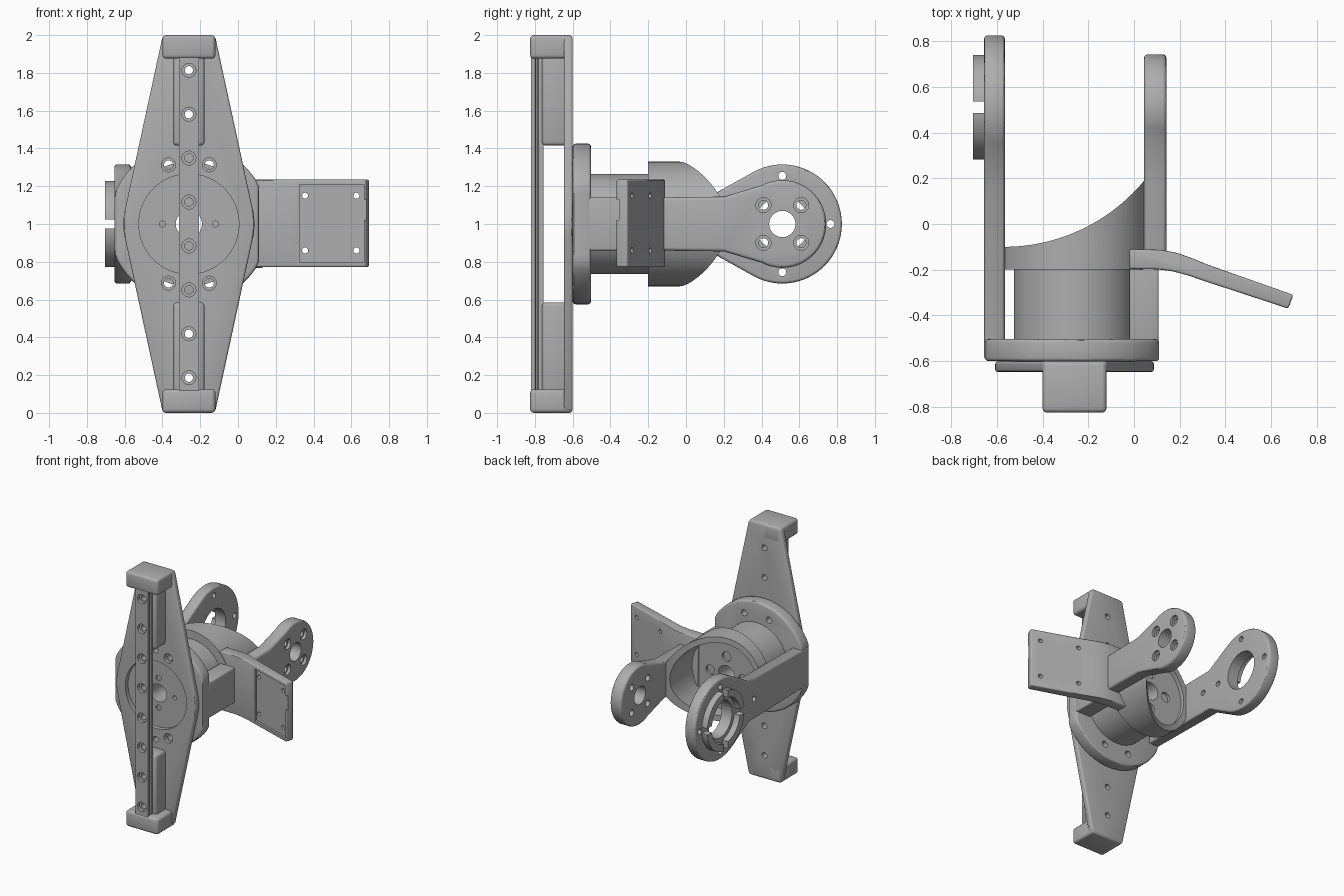
import bpy, bmesh
from math import radians, cos, sin

cube = bpy.data.objects.get("Cube")
if cube:
    bpy.data.objects.remove(cube, do_unlink=True)

grey = bpy.data.materials.new("satin grey")
grey.use_nodes = True
grey.diffuse_color = (0.42, 0.42, 0.42, 1)
grey.node_tree.nodes["Principled BSDF"].inputs["Base Color"].default_value = grey.diffuse_color

CX, CZ = -0.26, 1.0      # main axis, running along y
EY = 0.51                # y of the pivot axis, running along x


def arc(a, b, r, start=0, end=360, n=64):
    """Points on an arc; a full circle leaves out the repeated end point."""
    full = end - start == 360
    steps = n if full else n - 1
    return [(a + r * cos(radians(start + (end - start) * i / steps)),
             b + r * sin(radians(start + (end - start) * i / steps))) for i in range(n)]


def rect(a0, a1, b0, b1):
    return [(a0, b0), (a1, b0), (a1, b1), (a0, b1)]


def apply(obj, mod):
    bpy.context.view_layer.objects.active = obj
    bpy.ops.object.modifier_apply(modifier=mod.name)


def prism(name, axis, profile, lo, hi, bevel=0):
    """Extrude a flat profile along an axis from lo to hi."""
    place = {"X": lambda a, b, t: (t, a, b),
             "Y": lambda a, b, t: (a, t, b),
             "Z": lambda a, b, t: (a, b, t)}[axis]
    bm = bmesh.new()
    ends = [[bm.verts.new(place(a, b, t)) for a, b in profile] for t in (lo, hi)]
    bm.faces.new(ends[0])
    bm.faces.new(ends[1])
    for i in range(len(profile)):
        j = (i + 1) % len(profile)
        bm.faces.new((ends[0][i], ends[0][j], ends[1][j], ends[1][i]))
    bmesh.ops.recalc_face_normals(bm, faces=bm.faces[:])
    mesh = bpy.data.meshes.new(name)
    bm.to_mesh(mesh)
    bm.free()
    mesh.materials.append(grey)
    obj = bpy.data.objects.new(name, mesh)
    bpy.context.collection.objects.link(obj)
    if bevel:
        mod = obj.modifiers.new("Bevel", "BEVEL")
        mod.width, mod.segments = bevel, 3
        mod.limit_method, mod.angle_limit = "ANGLE", radians(40)
        apply(obj, mod)
    return obj


def cut(obj, axis, profile, lo, hi):
    tool = prism("cutter", axis, profile, lo, hi)
    mod = obj.modifiers.new("Cut", "BOOLEAN")
    mod.operation, mod.solver, mod.object = "DIFFERENCE", "EXACT", tool
    apply(obj, mod)
    bpy.data.objects.remove(tool, do_unlink=True)


def hole(obj, axis, a, b, r, lo, hi):
    cut(obj, axis, arc(a, b, r, n=24), lo, hi)


parts = []

# Diamond-shaped front plate with a round recess
half = arc(0, 0, 0.347, -14, 14, 16)
outline = [(0.14, -0.99)] + half + [(0.14, 0.99)]
outline += [(-a, -b) for a, b in outline]
plate = prism("front_plate", "Y", [(CX + a, CZ + b) for a, b in outline], -0.647, -0.6, 0.012)
cut(plate, "Y", arc(CX, CZ, 0.265), -0.7, -0.612)
hole(plate, "Y", CX, CZ, 0.07, -0.7, -0.5)
parts.append(plate)

# Rail with side grooves
side = [(0.053, -0.82), (0.053, -0.8), (0.04, -0.795), (0.04, -0.785), (0.053, -0.78), (0.053, -0.755)]
rail = prism("rail", "Z", [(CX + a, b) for a, b in side] +
             [(CX - a, b) for a, b in reversed(side)], 0.1, 1.9)
drilled = [rail]
parts.append(rail)

# End blocks and rail supports at the top and bottom
for label, s in (("top", 1), ("bottom", -1)):
    z = sorted((CZ + s * 0.875, CZ + s))
    parts.append(prism(label + "_end_block", "Y", rect(CX - 0.14, CX + 0.14, *z), -0.825, -0.6, 0.02))
    z = sorted((CZ + s * 0.415, CZ + s * 0.9))
    support = prism(label + "_rail_support", "Y", rect(CX - 0.083, CX + 0.083, *z), -0.762, -0.63, 0.02)
    drilled.append(support)
    parts.append(support)

# Row of counterbored screw holes along the rail
for i in range(8):
    z = CZ + (i - 3.5) * 0.2325
    for obj in drilled + [plate]:
        hole(obj, "Y", CX, z, 0.022, -0.9, -0.55)
    hole(rail, "Y", CX, z, 0.037, -0.9, -0.795)

# Round flange with flattened sides
flange = prism("flange", "Y", [(CX + max(-0.39, min(0.37, a)), CZ + b)
                               for a, b in arc(0, 0, 0.425)], -0.6, -0.503, 0.015)
hole(flange, "Y", CX, CZ, 0.07, -0.7, -0.4)
for sx in (-1, 1):
    for obj in (plate, flange):
        hole(obj, "Y", CX + sx * 0.14, CZ, 0.016, -0.7, -0.57)
    for sz in (-1, 1):
        x, z = CX + sx * 0.108, CZ + sz * 0.313
        hole(plate, "Y", x, z, 0.037, -0.7, -0.62)
        for obj in (plate, flange):
            hole(obj, "Y", x, z, 0.024, -0.7, -0.4)
parts.append(flange)

# Central barrel
barrel = prism("barrel", "Y", arc(CX, CZ, 0.265), -0.51, -0.15)
hole(barrel, "Y", CX, CZ, 0.07, -0.7, 0)
parts.append(barrel)

# Cup behind the barrel, with its rim swept back toward the slim arm
cup = prism("cup", "Y", [(max(-0.575, a), b) for a, b in arc(CX, CZ, 0.33, n=96)], -0.2, 0.4)
cut(cup, "Z", arc(-0.57, 0.697, 0.797, n=160), 0, 2)
cut(cup, "Y", arc(CX, CZ, 0.285), -0.13, 1)
hole(cup, "Y", CX, CZ, 0.07, -0.5, 0.5)
for dx, dz in ((0.14, 0), (-0.14, 0), (0, 0.14), (0, -0.14)):
    hole(cup, "Y", CX + dx, CZ + dz, 0.038, -0.165, 0.3)
parts.append(cup)


def arm_outline(start, neck, flare, r, angle):
    """Straight neck that flares into a round end, mirrored about its axis."""
    low = [(start, -neck), flare]
    return ([(y, CZ + w) for y, w in low] + arc(EY, CZ, r, -angle, angle, 56) +
            [(y, CZ - w) for y, w in reversed(low)])


# Ring arm
ring_arm = prism("ring_arm", "X", arm_outline(-0.595, 0.15, (0.15, -0.16), 0.315, 120),
                 -0.655, -0.565, 0.015)
hole(ring_arm, "X", EY, CZ, 0.145, -1, 0)
for dy, dz in ((0.255, 0), (-0.255, 0), (0, 0.255), (0, -0.255), (-0.42, 0)):
    hole(ring_arm, "X", EY + dy, CZ + dz, 0.021, -1, 0)
parts.append(ring_arm)

# Raised collar on the ring arm, split by four slots
collar = prism("slotted_collar", "X", arc(EY, CZ, 0.23), -0.703, -0.645)
cut(collar, "X", arc(EY, CZ, 0.175), -1, 0)
cut(collar, "X", rect(EY - 0.025, EY + 0.025, 0.5, 1.5), -1, -0.655)
cut(collar, "X", rect(0, 1, CZ - 0.025, CZ + 0.025), -1, -0.655)
parts.append(collar)

# Slim arm with a bolt circle, and the strut that carries it
slim_arm = prism("slim_arm", "X", arm_outline(-0.19, 0.14, (0.2, -0.145), 0.232, 118),
                 0.043, 0.142, 0.018)
hole(slim_arm, "X", EY, CZ, 0.07, -0.2, 0.3)
for dy in (-0.1, 0.1):
    for dz in (-0.1, 0.1):
        hole(slim_arm, "X", EY + dy, CZ + dz, 0.025, -0.2, 0.3)
        hole(slim_arm, "X", EY + dy, CZ + dz, 0.04, 0.12, 0.3)
parts.append(slim_arm)
parts.append(prism("strut", "Y", rect(-0.02, 0.108, CZ - 0.14, CZ + 0.14), -0.52, -0.15, 0.01))

# Bent side paddle with a shallow front pocket
paddle = prism("side_paddle", "Z", [
    (-0.02, -0.197), (0.1, -0.198), (0.17, -0.207), (0.24, -0.226), (0.3, -0.247), (0.675, -0.37),
    (0.697, -0.31), (0.32, -0.177), (0.25, -0.148), (0.19, -0.127), (0.12, -0.113), (-0.02, -0.11)],
    0.772, 1.235, 0.01)


def pocket(x0, x1, z0, z1):
    front = [(x, -0.247 - 0.328 * (x - 0.3)) for x in (x0, x1)]
    cut(paddle, "Z", [(x, y + 0.018) for x, y in front] +
        [(x, y - 0.1) for x, y in reversed(front)], z0, z1)


pocket(0.325, 0.668, 0.8, 1.208)
pocket(0.64, 0.75, 1.02, 1.13)
for x in (0.355, 0.627):
    for z in (0.86, 1.15):
        hole(paddle, "Y", x, z, 0.016, -0.6, 0)
parts.append(paddle)

# Smooth round surfaces while keeping edges crisp
bpy.ops.object.select_all(action="DESELECT")
for obj in parts:
    obj.select_set(True)
bpy.context.view_layer.objects.active = plate
bpy.ops.object.shade_smooth_by_angle(angle=radians(30))
